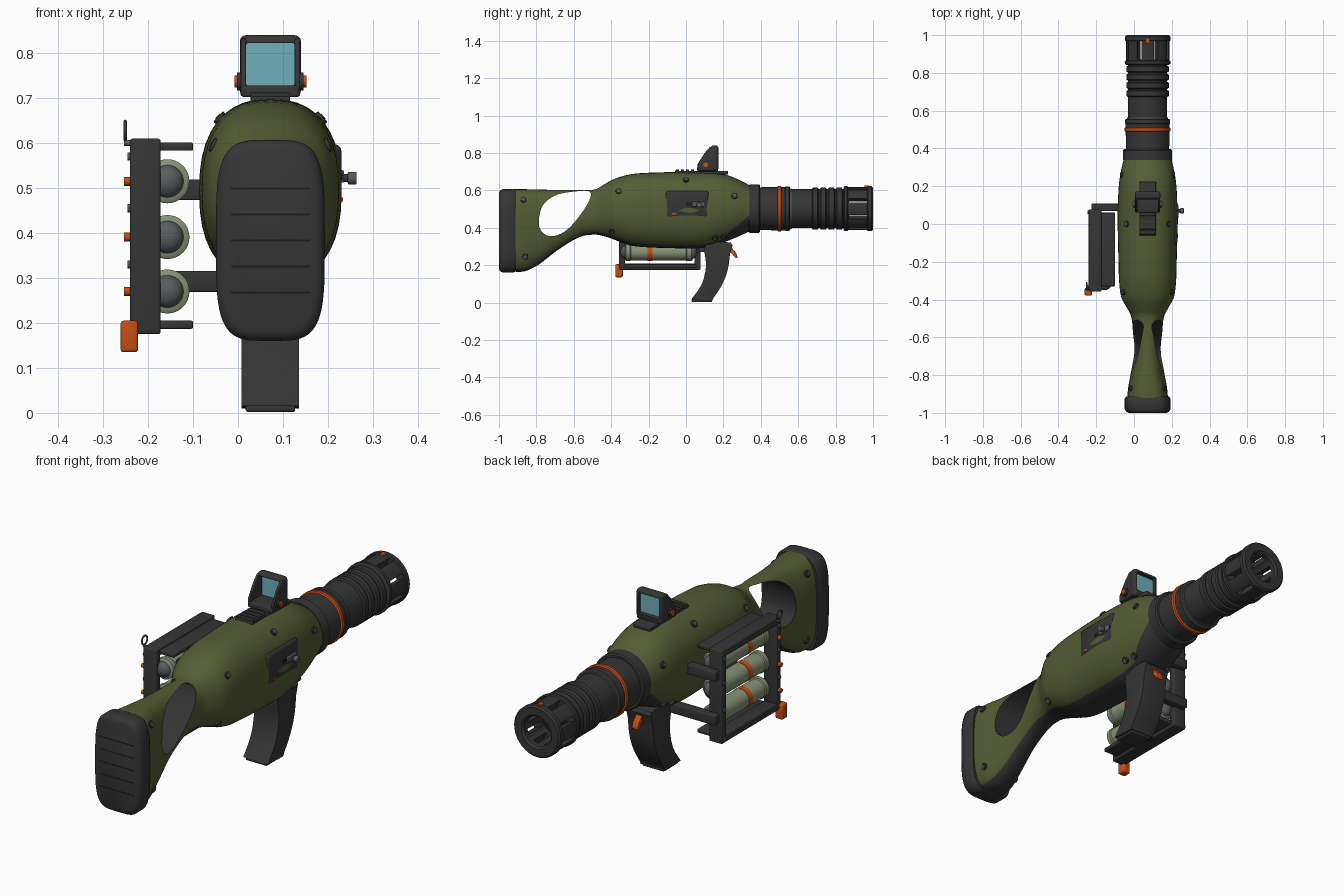
import bpy, bmesh, math
from mathutils import Vector, Matrix

if "Cube" in bpy.data.objects:
    bpy.data.objects.remove(bpy.data.objects["Cube"])

CX, AZ = 0.072, 0.502          # gun centre line in x, barrel axis height


def mat(name, *c):
    m = bpy.data.materials.new(name)
    m.diffuse_color = (*c, 1)
    m.use_nodes = True
    m.node_tree.nodes["Principled BSDF"].inputs["Base Color"].default_value = m.diffuse_color
    return m


OLIVE = mat("olive", .088, .108, .034)
DARK = mat("dark_grey", .036, .036, .037)
BLACK = mat("black", .012, .012, .012)
ORANGE = mat("orange", .58, .075, .006)
TEAL = mat("teal_glass", .16, .43, .50)
SHELL = mat("pale_green", .24, .29, .18)
GREY = mat("mid_grey", .10, .105, .11)


def finish(name, bm, mats, bevel=0, cutters=()):
    bmesh.ops.recalc_face_normals(bm, faces=bm.faces)
    me = bpy.data.meshes.new(name)
    bm.to_mesh(me)
    bm.free()
    for m in mats:
        me.materials.append(m)
    ob = bpy.data.objects.new(name, me)
    bpy.context.collection.objects.link(ob)
    bpy.ops.object.select_all(action='DESELECT')
    ob.select_set(True)
    bpy.context.view_layer.objects.active = ob
    if bevel:
        b = ob.modifiers.new("bevel", 'BEVEL')
        b.width, b.segments, b.limit_method, b.angle_limit = bevel, 3, 'ANGLE', math.radians(40)
        bpy.ops.object.modifier_apply(modifier="bevel")
    for c in cutters:
        m = ob.modifiers.new("cut", 'BOOLEAN')
        m.operation, m.object, m.solver = 'DIFFERENCE', c, 'EXACT'
        bpy.ops.object.modifier_apply(modifier="cut")
        bpy.data.objects.remove(c)
    bpy.ops.object.shade_smooth_by_angle(angle=math.radians(38))
    return ob


def box(name, x, y, z, m, bevel=0):
    bm = bmesh.new()
    bmesh.ops.create_cube(bm, size=1)
    for v in bm.verts:
        v.co = [(a + b) / 2 + c * (b - a) for (a, b), c in zip((x, y, z), v.co)]
    return finish(name, bm, [m], bevel)


def cyl(name, p, d, r, length, m, seg=16, bevel=0):
    bm = bmesh.new()
    rot = Vector((0, 0, 1)).rotation_difference(Vector(d)).to_matrix().to_4x4()
    bmesh.ops.create_cone(bm, cap_ends=True, segments=seg, radius1=r, radius2=r, depth=length,
                          matrix=Matrix.Translation(p) @ rot)
    return finish(name, bm, [m], bevel)


def prism(name, pts, x0, x1, mats, bevel=0, index=0):
    """Side profile of (y, z) points extruded along x."""
    bm = bmesh.new()
    f = bm.faces.new([bm.verts.new((x0, y, z)) for y, z in pts])
    new = bmesh.ops.extrude_face_region(bm, geom=[f])["geom"]
    bmesh.ops.translate(bm, vec=(x1 - x0, 0, 0), verts=[v for v in new if isinstance(v, bmesh.types.BMVert)])
    for f in bm.faces:
        f.material_index = index
    return finish(name, bm, mats, bevel)


def lathe(name, prof, m, cx=CX, cz=AZ, seg=48, closed=False, cutters=()):
    """(y, r) profile spun around an axis along y."""
    bm = bmesh.new()
    rings = [[bm.verts.new((cx + r * math.sin(a), y, cz + r * math.cos(a)))
              for a in (2 * math.pi * i / seg for i in range(seg))] for y, r in prof]
    for k in range(len(rings) if closed else len(rings) - 1):
        a, b = rings[k], rings[(k + 1) % len(rings)]
        for i in range(seg):
            bm.faces.new((a[i], a[(i + 1) % seg], b[(i + 1) % seg], b[i]))
    if not closed:
        bm.faces.new(rings[0])
        bm.faces.new(rings[-1])
    return finish(name, bm, [m], cutters=cutters)


def spline(p, n, closed=False):
    """Catmull-Rom through tuples."""
    out, c = [], len(p)
    at = (lambda i: p[i % c]) if closed else (lambda i: p[max(0, min(c - 1, i))])
    for i in range(c if closed else c - 1):
        for k in range(n):
            t = k / n
            out.append(tuple(.5 * (2 * b + (d - a) * t + (2 * a - 5 * b + 4 * d - e) * t * t
                                   + (3 * b - a - 3 * d + e) * t ** 3)
                             for a, b, d, e in zip(at(i - 1), at(i), at(i + 1), at(i + 2))))
    return out if closed else out + [p[-1]]


def loft(stations, seg=40, dark=0):
    """Superellipse sections (y, z0, z1, half width, power) joined along y."""
    bm, rings = bmesh.new(), []
    for y, z0, z1, w, n in stations:
        ring = []
        for i in range(seg):
            s, c = math.sin(2 * math.pi * i / seg), -math.cos(2 * math.pi * i / seg)
            ring.append(bm.verts.new((CX + w * math.copysign(abs(s) ** (2 / n), s), y,
                                      (z0 + z1) / 2 + (z1 - z0) / 2 * math.copysign(abs(c) ** (2 / n), c))))
        rings.append(ring)
    for a, b in zip(rings, rings[1:]):
        for i in range(seg):
            f = bm.faces.new((a[i], a[(i + 1) % seg], b[(i + 1) % seg], b[i]))
            f.material_index = int(min(i, seg - 1 - i) < dark)
    bm.faces.new(rings[0])
    bm.faces.new(rings[-1])
    return bm


# body and stock in one shell, dark underside and dark front wedge
STATIONS = spline([(-.92, .165, .606, .108, 3.2), (-.86, .168, .606, .102, 3), (-.785, .205, .604, .088, 2.7),
                   (-.68, .285, .602, .076, 2.5), (-.57, .35, .601, .078, 2.4), (-.49, .363, .604, .087, 2.4),
                   (-.44, .355, .63, .112, 2.4), (-.385, .337, .66, .14, 2.4), (-.3, .306, .685, .151, 2.4),
                   (-.2, .295, .694, .154, 2.4), (-.04, .29, .698, .158, 2.4), (.07, .29, .697, .158, 2.4),
                   (.18, .315, .69, .154, 2.3), (.26, .345, .667, .145, 2.2), (.35, .385, .622, .125, 2)], 5)
bm = loft(STATIONS, dark=3)
bmesh.ops.bisect_plane(bm, geom=bm.verts[:] + bm.edges[:] + bm.faces[:],
                       plane_co=(0, .16, .315), plane_no=(0, -.85, 1))
for f in bm.faces:
    c = f.calc_center_median()
    if c.z - .315 < .85 * (c.y - .16):
        f.material_index = 1
hole = prism("stock_hole_cutter", spline([(-.787, .44), (-.765, .52), (-.70, .572), (-.61, .592), (-.515, .593),
                                          (-.525, .53), (-.60, .425), (-.665, .37), (-.73, .355), (-.775, .385)], 5, True),
             -.2, .4, [OLIVE, DARK], index=1)
hole.hide_render = True
finish("body_and_stock", bm, [OLIVE, DARK], cutters=[hole])


def on_body(y, z, side):
    """Point and normal on the body shell."""
    i = max(k for k, s in enumerate(STATIONS) if s[0] <= y)
    _, z0, z1, w, n = STATIONS[i]
    h, dz = (z1 - z0) / 2, z - (z0 + z1) / 2
    x = w * (1 - abs(dz / h) ** n) ** (1 / n)
    no = Vector((side * (x / w) ** (n - 1) / w, 0, math.copysign(abs(dz / h) ** (n - 1) / h, dz)))
    return Vector((CX + side * x, y, z)), no.normalized()


# bolts on both sides
for y, z in [(0, .655), (-.36, .595), (-.395, .38), (.26, .57), (-.87, .55), (-.86, .245), (.155, .345), (.2, .352)]:
    for side in (-1, 1):
        p, n = on_body(y, z, side)
        cyl("body_bolt", p, n, .016, .012, DARK, bevel=.002)
        cyl("bolt_head", p + n * .005, n, .009, .006, GREY, 6)

# butt pad with grooves
finish("butt_pad", loft([(-1, .18, .588, .10, 4), (-.994, .168, .6, .113, 4), (-.98, .16, .607, .121, 4),
                         (-.925, .16, .607, .121, 4), (-.912, .166, .602, .114, 4)], 64), [DARK])
for k in range(5):
    z = .268 + k * .0578
    box("pad_groove", (CX - .088, CX + .088), (-1.001, -.99), (z - .002, z + .002), BLACK)

# barrel
lathe("barrel_collar", [(.335, .12), (.34, .13), (.39, .13), (.396, .124)], DARK)
lathe("barrel", [(.38, .114), (.485, .116), (.53, .116), (.545, .114), (.55, .104), (.85, .104)], DARK)
lathe("orange_ring", [(.488, .115), (.493, .122), (.507, .122), (.512, .115)], ORANGE)
lathe("barrel_ring", [(.528, .115), (.532, .119), (.552, .119), (.557, .112)], DARK)
lathe("barrel_band", [(.557, .1), (.557, .108), (.565, .108), (.565, .1)], GREY)
for k in range(4):
    y = .672 + k * .043
    lathe("barrel_rib", [(y, .103), (y + .006, .112), (y + .032, .112), (y + .038, .103)], DARK)

# slotted muzzle
slots = []
for k in range(4):
    s = box("slot_cutter", (-.012, .012), (.872, .968), (-.3, .3), DARK)
    s.data.transform(Matrix.Translation((CX, 0, AZ)) @ Matrix.Rotation(math.radians(22.5 + 45 * k), 4, 'Y'))
    s.hide_render = True
    slots.append(s)
lathe("muzzle", [(.842, .07), (.842, .112), (.848, .12), (.862, .12), (.866, .115), (.968, .115), (.972, .12),
                 (.992, .12), (1, .112), (1, .078), (.99, .07)], DARK, closed=True, cutters=slots)
lathe("bore_floor", [(.84, .08), (.856, .08)], BLACK)
box("muzzle_bead", (CX - .01, CX + .01), (.955, .98), (AZ + .11, AZ + .124), ORANGE, .003)

# grip and trigger
prism("grip", spline([(.105, .31), (.108, .2), (.085, .1), (.035, .025), (.035, .015), (.135, .01), (.145, .022),
                      (.19, .09), (.222, .17), (.235, .26), (.24, .32)], 3, True), .008, .136, [DARK], .022)
box("grip_cap", (.017, .127), (.03, .14), (.002, .016), DARK, .005)
prism("trigger", spline([(.205, .30), (.225, .278), (.245, .262), (.265, .238), (.275, .243), (.265, .27),
                         (.25, .285), (.235, .31)], 3, True), CX - .016, CX + .016, [ORANGE], .004)

# side panel with bolt handle
box("side_panel", (CX + .09, CX + .158), (-.11, .122), (.452, .598), DARK, .016)
box("panel_slot", (CX + .15, CX + .16), (.0, .105), (.518, .534), BLACK)
box("panel_slide", (CX + .15, CX + .164), (.03, .1), (.512, .54), GREY, .004)
cyl("bolt_stem", (.238, .07, .522), (1, 0, 0), .009, .04, DARK)
cyl("bolt_knob", (.254, .07, .522), (1, 0, 0), .014, .02, GREY, bevel=.003)
box("panel_mark", (CX + .15, CX + .161), (-.075, -.05), (.47, .479), ORANGE)

# rail and reflex sight
box("sight_rail", (CX - .044, CX + .044), (-.06, .225), (.685, .704), DARK, .004)
for k in range(4):
    box("rail_tooth", (CX - .044, CX + .044), (-.055 + k * .027, -.037 + k * .027), (.7, .712), DARK, .003)
box("sight_base", (CX - .064, CX + .064), (.06, .172), (.702, .728), DARK, .006)
window = box("window_cutter", (CX - .054, CX + .054), (.0, .3), (.727, .823), DARK, .006)
window.hide_render = True
bm = bmesh.new()
bmesh.ops.create_cube(bm, size=1)
for v in bm.verts:
    v.co = (CX + v.co.x * .136, .152 + v.co.y * .042, .771 + v.co.z * .138)
finish("sight_frame", bm, [DARK], .014, [window])
box("sight_glass", (CX - .056, CX + .056), (.15, .155), (.725, .825), TEAL)
for s in (-1, 1):
    prism("sight_cheek", [(.062, .704), (.062, .74), (.1, .8), (.128, .832), (.15, .832), (.15, .704)],
          CX + s * .054, CX + s * .066, [DARK], .003)
    cyl("sight_knob_base", (CX + s * .068, .105, .737), (1, 0, 0), .02, .012, DARK)
    cyl("sight_knob", (CX + s * .074, .105, .737), (1, 0, 0), .013, .012, ORANGE)

# side rack frame
X = (-.24, -.172)
box("rack_rear_post", X, (-.358, -.325), (.175, .61), DARK, .006)
box("rack_front_post", X, (.045, .078), (.175, .61), DARK, .006)
box("rack_top_bar", X, (-.35, .07), (.575, .61), DARK, .006)
box("rack_bottom_bar", X, (-.35, .07), (.175, .21), DARK, .006)
for z in (.592, .196):
    box("rack_plate", (-.18, -.10), (-.33, .06), (z - .009, z + .009), DARK, .004)
for z in (.496, .292):
    box("rack_arm", (-.225, .02), (.068, .108), (z - .023, z + .023), DARK, .005)
for y in (-.342, .062):
    for z in (.195, .33, .455, .57):
        cyl("rack_bolt", (-.241, y, z), (1, 0, 0), .009, .01, GREY, 12)

# three shells in the rack
for z in (.515, .391, .27):
    cx = -.157
    lathe("shell_tube", [(-.325, .042), (-.32, .049), (-.3, .049), (-.295, .045), (.0, .045), (.005, .049),
                         (.03, .049), (.036, .042)], SHELL, cx, z, 32)
    lathe("shell_band", [(-.205, .04), (-.205, .0465), (-.178, .0465), (-.178, .04)], ORANGE, cx, z, 32)
    for y, d in ((-.32, -1), (.03, 1)):
        lathe("shell_dome", [(y + d * .03 * math.sin(a * math.pi / 10), .036 * math.cos(a * math.pi / 10) + .001)
                             for a in range(6)], GREY, cx, z, 24)
    cyl("rack_pin", (-.245, -.342, z), (1, 0, 0), .01, .018, ORANGE, 12)

# release tag and pull ring
box("release_tag", (-.261, -.222), (-.378, -.338), (.135, .205), ORANGE, .007)
bpy.ops.mesh.primitive_torus_add(location=(-.251, -.33, .628), rotation=(0, math.pi / 2, 0), major_radius=.02,
                                 minor_radius=.004, major_segments=24, minor_segments=8)
ring = bpy.context.object
ring.name = "pull_ring"
ring.data.materials.append(GREY)
bpy.ops.object.shade_smooth_by_angle(angle=math.radians(40))
cyl("ring_pin", (-.244, -.33, .6), (1, 0, 0), .007, .02, GREY, 12)
